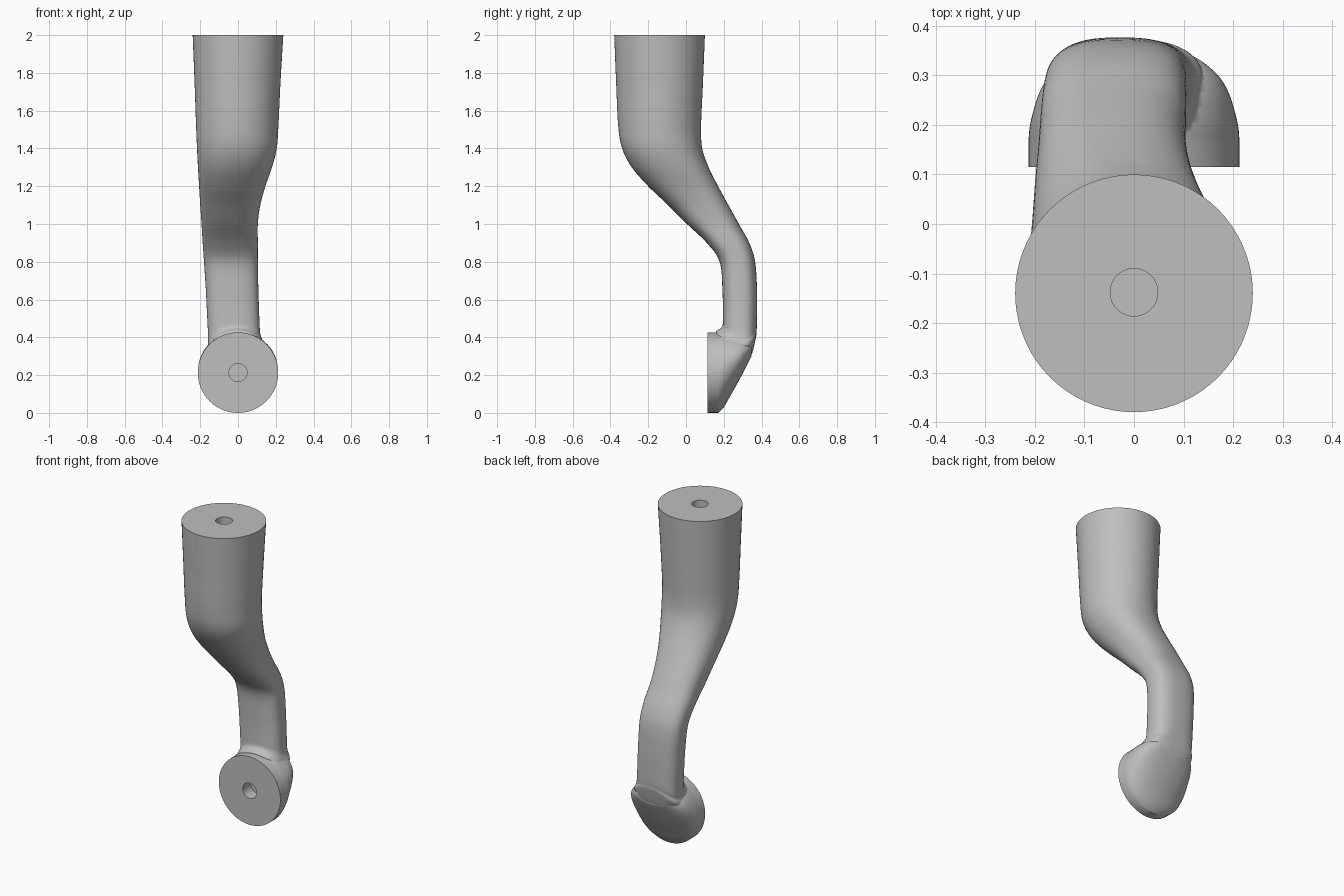
import bpy, bmesh, math
from math import cos, sin, pi
from mathutils import Matrix

default = bpy.data.objects.get("Cube")
if default:
    bpy.data.objects.remove(default, do_unlink=True)

SIDES = 72
PAD_RADIUS = 0.213
PAD_FACE = 0.115

grey = bpy.data.materials.new("plain grey")
grey.use_nodes = True
colour = (0.52, 0.52, 0.52, 1)
grey.diffuse_color = colour
grey.node_tree.nodes["Principled BSDF"].inputs["Base Color"].default_value = colour


def clamp(v):
    return max(0.0, min(1.0, v))


def make_object(name, bm):
    bmesh.ops.recalc_face_normals(bm, faces=bm.faces[:])
    mesh = bpy.data.meshes.new(name)
    bm.to_mesh(mesh)
    bm.free()
    mesh.materials.append(grey)
    obj = bpy.data.objects.new(name, mesh)
    bpy.context.collection.objects.link(obj)
    return obj


def loft(name, rings):
    """Skin a list of point rings and cap both ends."""
    bm = bmesh.new()
    loops = [[bm.verts.new(p) for p in ring] for ring in rings]
    for a, b in zip(loops, loops[1:]):
        for i in range(SIDES):
            j = (i + 1) % SIDES
            bm.faces.new((a[i], a[j], b[j], b[i]))
    bm.faces.new(loops[0])
    bm.faces.new(loops[-1])
    return make_object(name, bm)


def smooth_rows(rows, steps):
    """Catmull-Rom interpolation through rows of numbers."""
    padded = [rows[0]] + rows + [rows[-1]]
    result = []
    for p, q, r, s in zip(padded, padded[1:], padded[2:], padded[3:]):
        for k in range(steps):
            t = k / steps
            result.append([
                b + t / 2 * (c - a + t * (2 * a - 5 * b + 4 * c - d + t * (3 * (b - c) + d - a)))
                for a, b, c, d in zip(p, q, r, s)])
    return result + [rows[-1]]


def oval(low_u, high_u, low_v, high_v, power=2):
    """Rounded section between four limits; higher power is squarer."""
    points = []
    for i in range(SIDES):
        c, s = cos(2 * pi * i / SIDES), sin(2 * pi * i / SIDES)
        u = math.copysign(abs(c) ** (2 / power), c)
        v = math.copysign(abs(s) ** (2 / power), s)
        points.append(((low_u + high_u + u * (high_u - low_u)) / 2,
                       (low_v + high_v + v * (high_v - low_v)) / 2))
    return points


def leg_ring(z, left, right, front, back):
    power = 2 + 0.7 * clamp((1.5 - z) / 0.6)
    weight = clamp((0.65 - z) / 0.2)
    ring = []
    for x, y in oval(left, right, front, back, power):
        # the lower end droops to follow the round rim of the pad
        drop = PAD_RADIUS - math.sqrt(max(0, PAD_RADIUS ** 2 - x * x))
        ring.append((x, y, z - weight * drop))
    return ring


def pad_ring(y, half, low, high):
    return [(x, y, z) for x, z in oval(-half, half, low, high)]


# Curved leg: height, x limits, y limits
leg_rows = [
    [2.0, -.24, .24, -.38, .10],
    [1.75, -.23, .225, -.37, .09],
    [1.52, -.222, .214, -.359, .08],
    [1.4, -.217, .205, -.338, .086],
    [1.3, -.212, .18, -.287, .12],
    [1.2, -.206, .145, -.20, .17],
    [1.1, -.2, .118, -.095, .225],
    [1.0, -.193, .105, .005, .28],
    [.9, -.187, .105, .11, .335],
    [.8, -.18, .105, .178, .366],
    [.65, -.17, .108, .193, .376],
    [.5, -.16, .114, .195, .376],
    [.455, -.158, .118, .19, .375],
    [.432, -.16, .128, .16, .373],
    [.4, -.165, .143, .165, .37],
    [.3, -.12, .11, .17, .344],
    [.2, -.08, .08, .17, .288],
]
leg = loft("curved_leg", [leg_ring(*row) for row in smooth_rows(leg_rows, 6)])

# Domed pad: depth, half width, z limits
pad_rows = [
    [.17, PAD_RADIUS, 0, 2 * PAD_RADIUS],
    [.2, .21, .03, .428],
    [.24, .2, .1, .422],
    [.27, .189, .152, .415],
    [.3, .17, .208, .405],
    [.33, .135, .267, .39],
    [.348, .1, .305, .375],
]
pad_rings = [pad_ring(PAD_FACE, PAD_RADIUS, 0, 2 * PAD_RADIUS)]
pad_rings += [pad_ring(*row) for row in smooth_rows(pad_rows, 4)]
pad = loft("round_pad", pad_rings)


def hole_cutter(name, location, rotation, depth):
    bm = bmesh.new()
    bmesh.ops.create_cone(bm, cap_ends=True, segments=48, radius1=.048, radius2=.048,
                          depth=2 * depth, matrix=Matrix.Translation(location) @ rotation)
    obj = make_object(name, bm)
    obj.hide_render = True
    return obj


# Blind mounting holes in the top and in the pad face
top_hole = hole_cutter("top_hole_cutter", (0, -.138, 2), Matrix.Identity(4), .12)
pad_hole = hole_cutter("pad_hole_cutter", (0, PAD_FACE, PAD_RADIUS),
                       Matrix.Rotation(pi / 2, 4, "X"), .08)

# Join the pad to the leg, then drill the holes
bpy.ops.object.select_all(action="DESELECT")
leg.select_set(True)
bpy.context.view_layer.objects.active = leg
for tool, operation in ((pad, "UNION"), (top_hole, "DIFFERENCE"), (pad_hole, "DIFFERENCE")):
    mod = leg.modifiers.new(tool.name, "BOOLEAN")
    mod.operation = operation
    mod.solver = "EXACT"
    mod.object = tool
    bpy.ops.object.modifier_apply(modifier=mod.name)
    bpy.data.objects.remove(tool, do_unlink=True)

bpy.ops.object.shade_smooth_by_angle(angle=math.radians(40))
